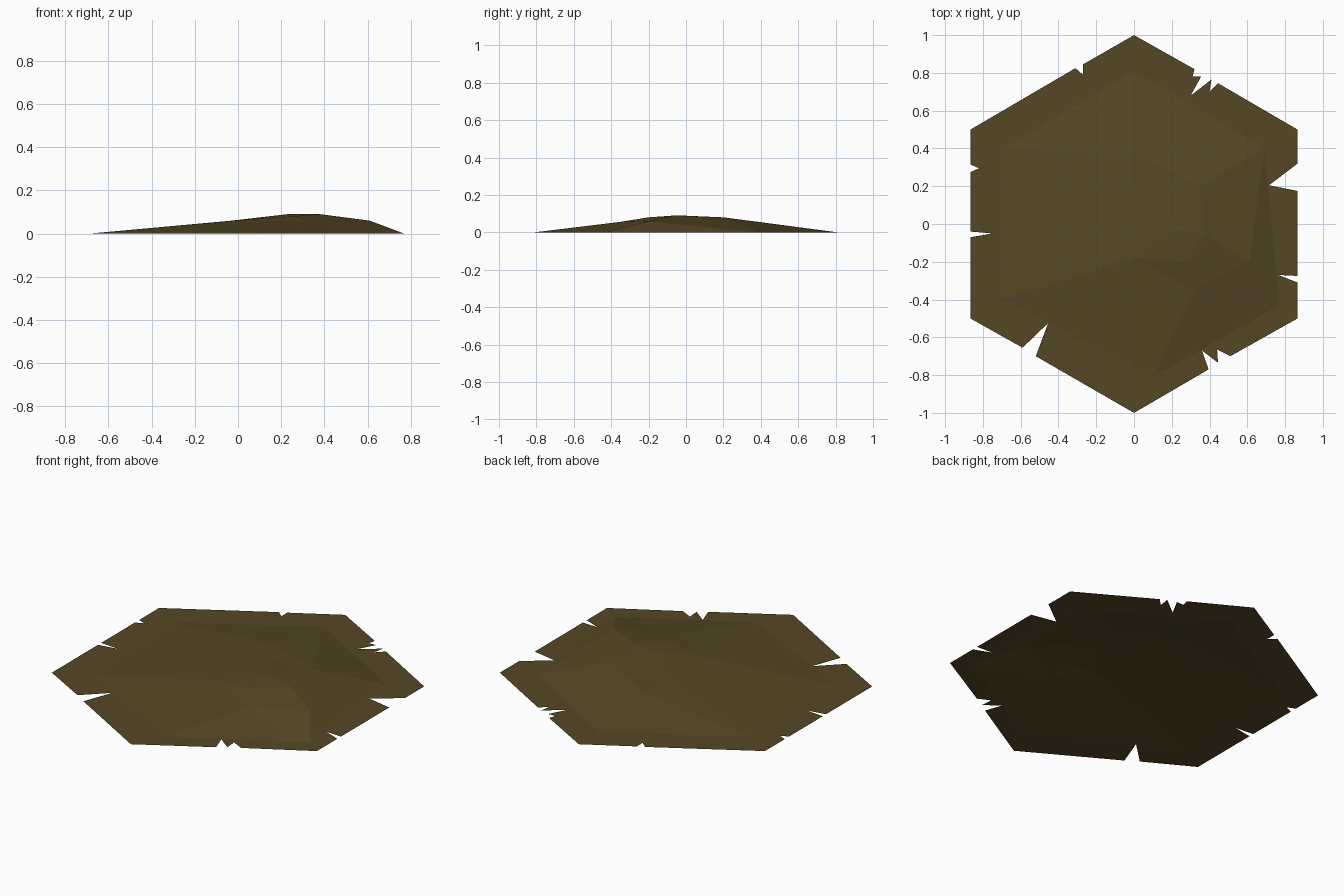
import bpy, bmesh
from mathutils import Vector
from mathutils.geometry import delaunay_2d_cdt

if "Cube" in bpy.data.objects:
    bpy.data.objects.remove(bpy.data.objects["Cube"])

# Hexagonal border with torn notches, clockwise from the back corner
border = [(0, 1), (.32, .82), (.31, .78), (.355, .78), (.30, .68), (.41, .765), (.40, .70),
          (.445, .745), (.866, .5), (.866, .32), (.715, .205), (.866, .175), (.866, -.275),
          (.765, -.27), (.866, -.31), (.866, -.5), (.51, -.70), (.44, -.665), (.445, -.735),
          (.36, -.67), (.395, -.77), (0, -1), (-.52, -.70), (-.455, -.525), (-.59, -.655),
          (-.866, -.5), (-.866, -.07), (-.75, -.05), (-.866, -.04), (-.866, .275),
          (-.82, .295), (-.866, .315), (-.866, .5), (-.31, .825), (-.27, .79), (-.27, .845)]
# Foot of the mound, still on the ground
foot = [(0, .81), (.69, .4), (.77, -.43), (.1, -.81), (-.69, -.4), (-.69, .4)]
# Off-centre rise of the mound (x, y, z)
rise = [(0, .37, .058), (.35, .2, .08), (.61, -.2, .06), (.32, -.35, .056),
        (.26, -.2, .08), (0, -.18, .062), (-.03, .2, .06), (.23, -.03, .09), (.38, -.06, .09)]

points = [(x, y, 0) for x, y in border + foot] + rise
nb, nf = len(border), len(foot)
r = nb + nf


def loop(start, n):
    return [(start + i, start + (i + 1) % n) for i in range(n)]


# Creases between the foot and the rise
creases = [(nb + 1, r + 8), (nb + 1, r + 2), (nb + 2, r + 2), (nb + 3, r + 3), (r + 2, r + 3),
           (r + 2, r + 4), (r + 4, r + 5), (r + 5, nb + 4), (r + 3, r + 4), (r, nb), (r + 8, r + 2),
           (r, r + 1), (r + 7, r + 8)]
outline = [list(reversed(range(nb)))]
verts, _, faces, origins, _, _ = delaunay_2d_cdt(
    [Vector(p[:2]) for p in points], loop(nb, nf) + creases, outline, 1, 1e-5)

# Ground tile: one faceted sheet
bm = bmesh.new()
bv = [bm.verts.new((v.x, v.y, points[o[0]][2] if o else 0)) for v, o in zip(verts, origins)]
for f in faces:
    bm.faces.new([bv[i] for i in f])
bmesh.ops.recalc_face_normals(bm, faces=bm.faces)
if sum(f.normal.z for f in bm.faces) < 0:
    bmesh.ops.reverse_faces(bm, faces=bm.faces)
mesh = bpy.data.meshes.new("ground_tile")
bm.to_mesh(mesh)
bm.free()

mat = bpy.data.materials.new("dark olive earth")
mat.diffuse_color = (.093, .064, .018, 1)
mat.use_nodes = True
mat.node_tree.nodes["Principled BSDF"].inputs["Base Color"].default_value = mat.diffuse_color
mesh.materials.append(mat)
tile = bpy.data.objects.new("ground_tile", mesh)
bpy.context.collection.objects.link(tile)
